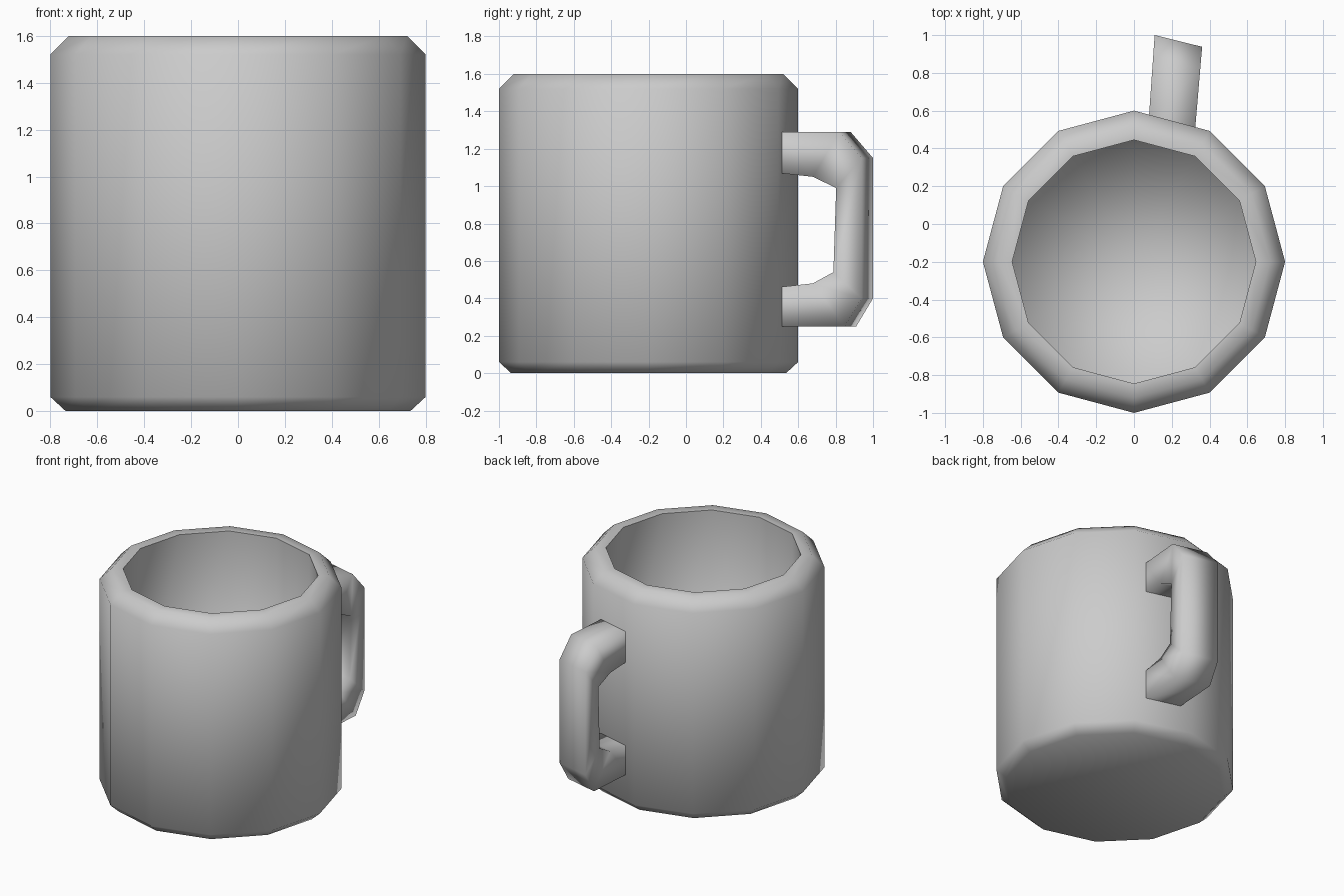
import bpy, bmesh
from math import cos, sin, tau

if "Cube" in bpy.data.objects:
    bpy.data.objects.remove(bpy.data.objects["Cube"])

SIDES = 12
CUP_Y = -0.2


def finish(name, bm):
    bmesh.ops.recalc_face_normals(bm, faces=bm.faces)
    for f in bm.faces:
        f.smooth = True
    me = bpy.data.meshes.new(name)
    bm.to_mesh(me)
    bm.free()
    ob = bpy.data.objects.new(name, me)
    bpy.context.collection.objects.link(ob)
    return ob


def bridge(bm, a, b):
    n = len(a)
    for i in range(n):
        j = (i + 1) % n
        bm.faces.new((a[i], a[j], b[j], b[i]))


# Cup body: twelve-sided hollow profile (radius, height), outside then inside
profile = [(0.735, 0), (0.8, 0.06), (0.8, 1.52), (0.72, 1.6), (0.645, 1.6), (0.645, 0.12)]
bm = bmesh.new()
rings = [[bm.verts.new((r * cos(tau * i / SIDES), CUP_Y + r * sin(tau * i / SIDES), z))
          for i in range(SIDES)] for r, z in profile]
for a, b in zip(rings, rings[1:]):
    bridge(bm, a, b)
bm.faces.new(rings[0])
# Inside floor as a fan
centre = bm.verts.new((0, CUP_Y, 0.12))
for i in range(SIDES):
    bm.faces.new((rings[-1][i], rings[-1][(i + 1) % SIDES], centre))
# Sharp inner lip
lip = set(rings[4])
for e in bm.edges:
    if e.verts[0] in lip and e.verts[1] in lip:
        e.smooth = False
finish("cup_body", bm)

# Handle: outer and inner (y, z) outlines on the left edge; right edge is set back
outer = [(0.56, 1.29), (0.88, 1.29), (1.0, 1.15), (1.0, 0.40), (0.91, 0.25), (0.56, 0.25)]
inner = [(0.56, 1.07), (0.74, 1.05), (0.865, 0.99), (0.85, 0.54), (0.74, 0.48), (0.56, 0.46)]
SETBACK = 0.062


def left(bm, p):
    y, z = p
    return bm.verts.new((0.08 + 0.07 * (y - 0.58), y, z))


def right(bm, p):
    y, z = p
    return bm.verts.new((0.325 + 0.085 * (y - 0.58), y - SETBACK, z))


bm = bmesh.new()
sections = [[left(bm, o), right(bm, o), right(bm, i), left(bm, i)]
            for o, i in zip(outer, inner)]
for a, b in zip(sections, sections[1:]):
    bridge(bm, a, b)
finish("handle", bm)
